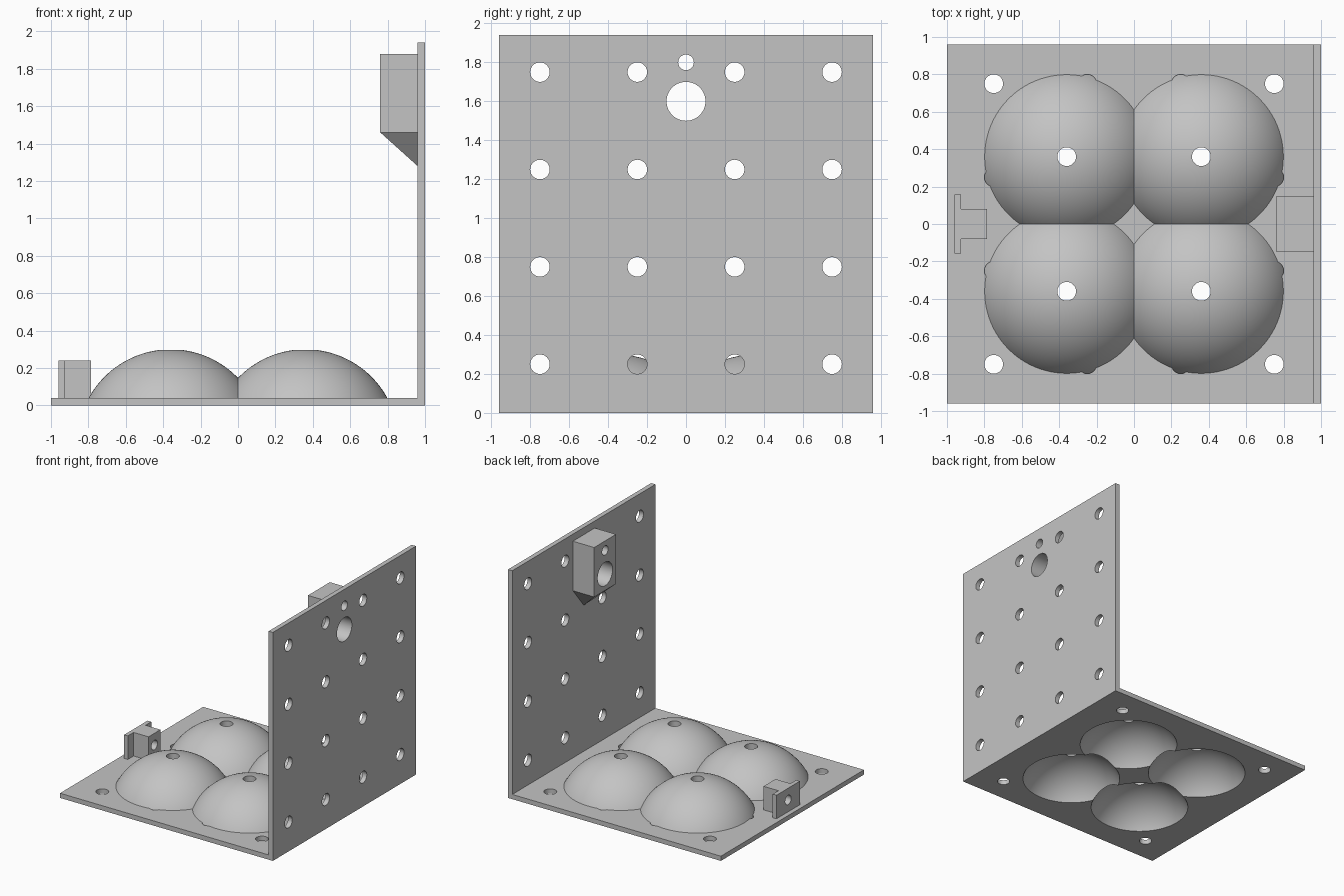
import bpy, bmesh, math
from mathutils import Matrix, Vector

cube = bpy.data.objects.get("Cube")
if cube:
    bpy.data.objects.remove(cube, do_unlink=True)

grey = bpy.data.materials.new("light_grey")
grey.use_nodes = True
COLOUR = (0.55, 0.55, 0.55, 1)
grey.diffuse_color = COLOUR
grey.node_tree.nodes["Principled BSDF"].inputs["Base Color"].default_value = COLOUR


def finish(name, bm):
    bmesh.ops.recalc_face_normals(bm, faces=bm.faces)
    mesh = bpy.data.meshes.new(name)
    bm.to_mesh(mesh)
    bm.free()
    mesh.materials.append(grey)
    obj = bpy.data.objects.new(name, mesh)
    bpy.context.collection.objects.link(obj)
    return obj


def box(name, low, high):
    low, high = Vector(low), Vector(high)
    bm = bmesh.new()
    bmesh.ops.create_cube(bm, size=1, matrix=Matrix.Translation((low + high) / 2)
                          @ Matrix.Diagonal((*(high - low), 1)))
    return finish(name, bm)


def drills(holes, axis):
    """Cutting cylinders from (centre, radius, length) along x or z."""
    bm = bmesh.new()
    turn = Matrix.Rotation(math.pi / 2, 4, "Y") if axis == "x" else Matrix()
    for centre, radius, length in holes:
        bmesh.ops.create_cone(bm, cap_ends=True, segments=48, radius1=radius, radius2=radius,
                              depth=length, matrix=Matrix.Translation(centre) @ turn)
    return finish("drill_cutter", bm)


def sphere(centre, radius, clip=False):
    bm = bmesh.new()
    bmesh.ops.create_uvsphere(bm, u_segments=96, v_segments=64, radius=radius,
                              matrix=Matrix.Translation(centre))
    if clip:  # keep only the cap standing on the ground plane
        bmesh.ops.bisect_plane(bm, geom=bm.verts[:] + bm.edges[:] + bm.faces[:],
                               plane_co=(0, 0, 0), plane_no=(0, 0, 1), clear_inner=True)
        bmesh.ops.holes_fill(bm, edges=[e for e in bm.edges if e.is_boundary])
    return finish("dome_shape", bm)


def combine(obj, other, operation="DIFFERENCE"):
    mod = obj.modifiers.new("combine", "BOOLEAN")
    mod.object, mod.operation, mod.solver = other, operation, "EXACT"
    graph = bpy.context.evaluated_depsgraph_get()
    mesh = bpy.data.meshes.new_from_object(obj.evaluated_get(graph))
    obj.modifiers.clear()
    obj.data = mesh
    bpy.data.objects.remove(other, do_unlink=True)


GRID = (-0.75, -0.25, 0.25, 0.75)
CENTRES = [(x, y) for x in (-0.36, 0.36) for y in (-0.36, 0.36)]

# Base plate with its hole grid, then four hollow domes merged over it
base = box("base_plate_with_domes", (-1, -0.96, 0), (0.96, 0.96, 0.04))
combine(base, drills([((x, y, 0), 0.05, 0.3) for x in GRID for y in GRID], "z"))
for x, y in CENTRES:
    combine(base, sphere((x, y, -0.2), 0.5, clip=True), "UNION")
for x, y in CENTRES:
    combine(base, sphere((x, y, -0.2), 0.44))
combine(base, drills([((x, y, 0.2), 0.05, 0.8) for x, y in CENTRES], "z"))

# Upright wall with hole grid and the two holes of the holder
holder_holes = [((0.88, 0, 1.6), 0.1, 0.6), ((0.88, 0, 1.8), 0.04, 0.6)]
wall = box("upright_wall", (0.96, -0.96, 0), (1, 0.96, 1.94))
wall_holes = [((0.98, y, z + 1), 0.05, 0.3) for y in GRID for z in GRID]
combine(wall, drills(wall_holes + holder_holes, "x"))

# Holder block on the wall, tapering below to a point
bm = bmesh.new()
for x in (0.76, 0.96):
    for y in (-0.147, 0.147):
        for z in (1.46, 1.88):
            bm.verts.new((x, y, z))
bm.verts.new((0.96, 0, 1.28))
bmesh.ops.convex_hull(bm, input=bm.verts[:])
bmesh.ops.dissolve_limit(bm, angle_limit=0.01, verts=bm.verts[:], edges=bm.edges[:])
holder = finish("holder_block", bm)
combine(holder, drills(holder_holes, "x"))

# T-shaped bracket at the opposite edge, drilled lengthwise
bracket = box("bracket", (-0.96, -0.157, 0.03), (-0.925, 0.157, 0.24))
combine(bracket, box("bracket_stem", (-0.94, -0.08, 0.03), (-0.785, 0.08, 0.24)), "UNION")
combine(bracket, drills([((-0.87, 0, 0.14), 0.04, 0.5)], "x"))

# Smooth curved surfaces, keep machined edges sharp
bpy.ops.object.select_all(action="DESELECT")
for obj in (base, wall, holder, bracket):
    obj.select_set(True)
bpy.context.view_layer.objects.active = base
bpy.ops.object.shade_smooth_by_angle(angle=math.radians(25))
